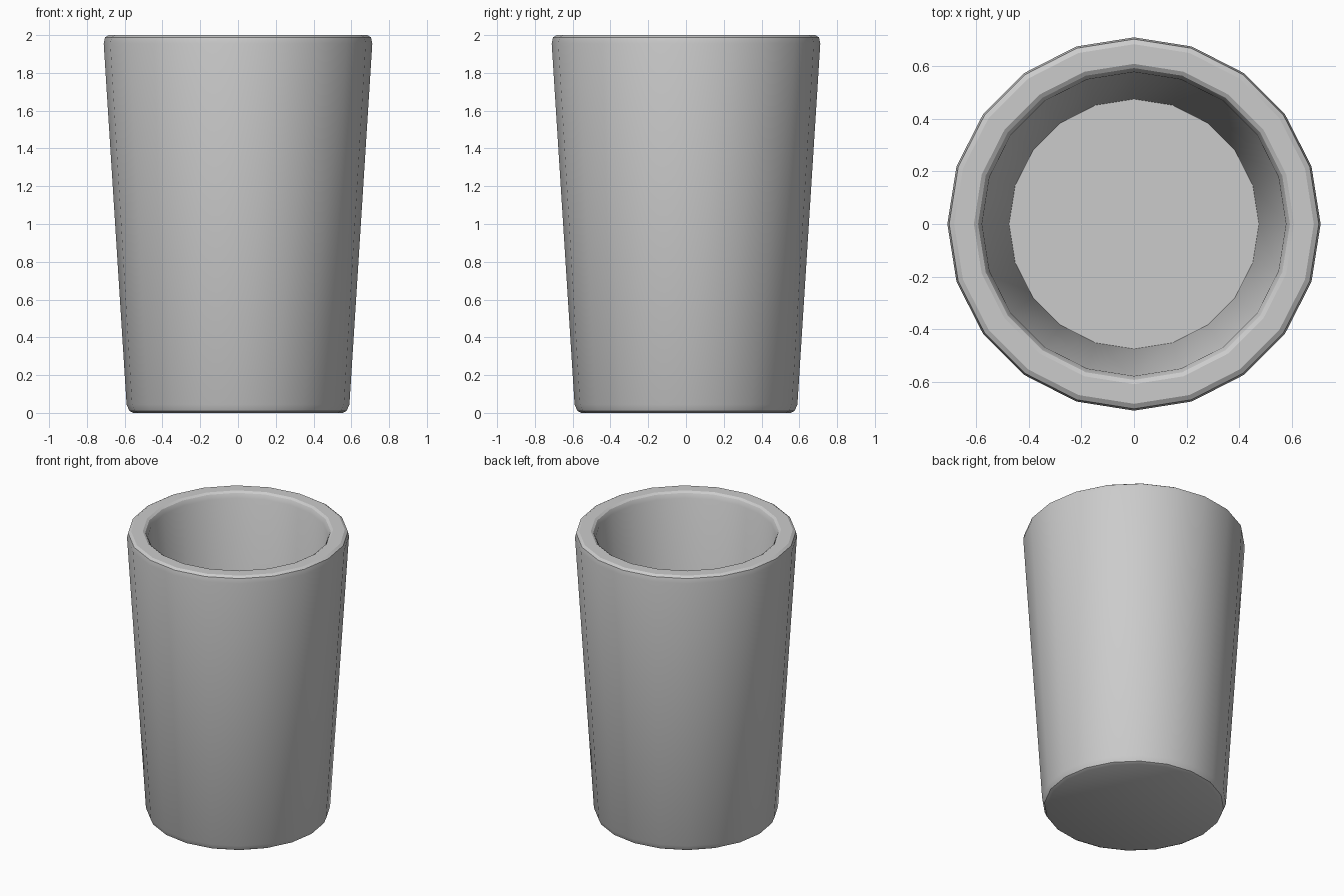
import bpy, bmesh
from math import cos, sin, tau, radians

if "Cube" in bpy.data.objects:
    bpy.data.objects.remove(bpy.data.objects["Cube"])

SIDES = 20

# Half-section (radius, height): base, outer wall, rounded rim, inner wall, floor
profile = [
    (0.555, 0.0), (0.575, 0.01), (0.59, 0.045),
    (0.711, 1.955), (0.704, 1.988), (0.685, 2.0),
    (0.61, 2.0), (0.594, 1.99), (0.579, 1.96),
    (0.476, 0.13),
]

bm = bmesh.new()
rings = [[bm.verts.new((r * cos(tau * i / SIDES), r * sin(tau * i / SIDES), z))
          for i in range(SIDES)] for r, z in profile]

# Walls
for low, high in zip(rings, rings[1:]):
    for i in range(SIDES):
        j = (i + 1) % SIDES
        bm.faces.new((low[i], low[j], high[j], high[i]))

# Underside and inside floor
bm.faces.new(rings[0][::-1])
bm.faces.new(rings[-1])

mesh = bpy.data.meshes.new("cup")
bm.to_mesh(mesh)
bm.free()
cup = bpy.data.objects.new("cup", mesh)
bpy.context.collection.objects.link(cup)

# Smooth walls, crisp floor and rim edges
bpy.context.view_layer.objects.active = cup
cup.select_set(True)
bpy.ops.object.shade_smooth_by_angle(angle=radians(30))
